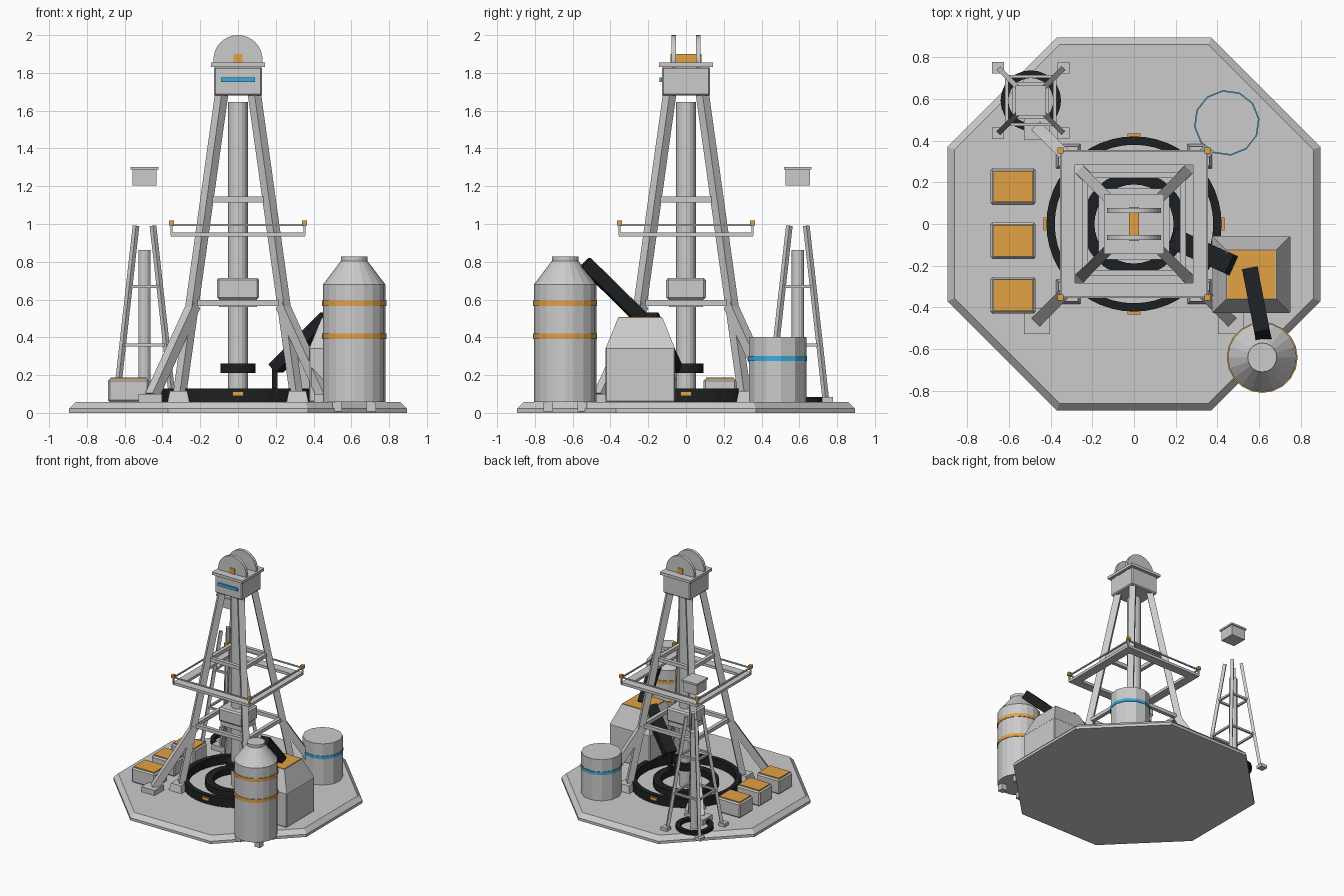
import bpy, bmesh, math
from mathutils import Vector, Matrix

if "Cube" in bpy.data.objects:
    bpy.data.objects.remove(bpy.data.objects["Cube"])

def colour(name, rgb):
    m = bpy.data.materials.new(name)
    m.diffuse_color = (*rgb, 1)
    m.use_nodes = True
    m.node_tree.nodes["Principled BSDF"].inputs["Base Color"].default_value = m.diffuse_color
    return m

ORANGE = colour("orange", (0.75, 0.36, 0.06))
BLACK = colour("black", (0.012, 0.014, 0.016))
BLUE = colour("blue", (0.04, 0.42, 0.75))

def finish(name, bm, mat=None, bevel=0):
    bmesh.ops.recalc_face_normals(bm, faces=bm.faces)
    me = bpy.data.meshes.new(name)
    bm.to_mesh(me)
    bm.free()
    ob = bpy.data.objects.new(name, me)
    bpy.context.collection.objects.link(ob)
    if mat:
        me.materials.append(mat)
    if bevel:
        b = ob.modifiers.new("bevel", 'BEVEL')
        b.width, b.segments = bevel, 1
    return ob

def box(name, lo, hi, mat=None, bevel=0, taper=1.0):
    """Axis-aligned box between two corners; taper scales the top face."""
    lo, hi = Vector(lo), Vector(hi)
    c, s = (lo + hi) / 2, hi - lo
    bm = bmesh.new()
    bmesh.ops.create_cube(bm, size=1)
    for v in bm.verts:
        k = taper if v.co.z > 0 else 1
        v.co = c + Vector((v.co.x * s.x * k, v.co.y * s.y * k, v.co.z * s.z))
    return finish(name, bm, mat, bevel)

def beam(name, a, b, w, t=None, mat=None):
    """Rectangular bar from a to b."""
    a, b = Vector(a), Vector(b)
    d = b - a
    bm = bmesh.new()
    bmesh.ops.create_cube(bm, size=1)
    rot = d.to_track_quat('Z', 'Y').to_matrix().to_4x4()
    bm.transform(Matrix.Translation((a + b) / 2) @ rot @ Matrix.Diagonal((w, t or w, d.length, 1)))
    return finish(name, bm, mat)

def lathe(name, profile, n, at=(0, 0), mat=None, closed=False, turn=0):
    """Revolve (radius, z) points; open profiles get end caps."""
    bm = bmesh.new()
    rings = []
    for r, z in profile:
        rings.append([bm.verts.new((at[0] + r * math.cos(turn + math.tau * i / n),
                                    at[1] + r * math.sin(turn + math.tau * i / n), z)) for i in range(n)])
    pairs = list(zip(rings, rings[1:])) + ([(rings[-1], rings[0])] if closed else [])
    for p, q in pairs:
        for i in range(n):
            j = (i + 1) % n
            bm.faces.new((p[i], p[j], q[j], q[i]))
    if not closed:
        bm.faces.new(rings[0])
        bm.faces.new(rings[-1])
    return finish(name, bm, mat)

def ring(name, ro, ri, z0, z1, n, at=(0, 0), mat=None, turn=0):
    return lathe(name, [(ro, z0), (ro, z1), (ri, z1), (ri, z0)], n, at, mat, True, turn)

def square_frame(name, c, h, z, w, t):
    """Four bars round a square of half-width h."""
    for s in (-1, 1):
        box(name + "_x", (c[0] - h - w / 2, c[1] + s * h - w / 2, z - t / 2),
            (c[0] + h + w / 2, c[1] + s * h + w / 2, z + t / 2))
        box(name + "_y", (c[0] + s * h - w / 2, c[1] - h + w / 2, z - t / 2),
            (c[0] + s * h + w / 2, c[1] + h - w / 2, z + t / 2))

CORNERS = [(sx, sy) for sx in (-1, 1) for sy in (-1, 1)]
G = 0.057  # deck height

# octagonal deck
R = 0.895 / math.cos(math.pi / 8)
lathe("deck", [(R, 0), (R, 0.022), (R - 0.037, G)], 8, turn=math.pi / 8)

# main tower legs, feet and outriggers
for sx, sy in CORNERS:
    box("tower_foot", (sx * 0.315 - 0.058, sy * 0.325 - 0.058, G),
        (sx * 0.315 + 0.058, sy * 0.325 + 0.058, 0.115), taper=0.8)
    beam("tower_leg", (sx * 0.31, sy * 0.31, 0.09), (sx * 0.085, sy * 0.085, 1.7), 0.05)
    beam("outrigger", (sx * 0.235, sy * 0.235, 0.57), (sx * 0.455, sy * 0.455, 0.09), 0.055)
    box("outrigger_foot", (sx * 0.465 - 0.062, sy * 0.465 - 0.062, G),
        (sx * 0.465 + 0.062, sy * 0.465 + 0.062, 0.1))
square_frame("lower_brace", (0, 0), 0.235, 0.582, 0.03, 0.03)
square_frame("upper_brace", (0, 0), 0.155, 1.13, 0.03, 0.03)

# service gallery with rail and corner lamps
square_frame("gallery", (0, 0), 0.319, 0.945, 0.072, 0.022)
square_frame("gallery_rail", (0, 0), 0.35, 0.995, 0.01, 0.01)
for sx, sy in CORNERS:
    x, y = sx * 0.352, sy * 0.352
    beam("rail_post", (x, y, 0.94), (x, y, 1.0), 0.012)
    box("rail_lamp", (x - 0.014, y - 0.014, 0.993), (x + 0.014, y + 0.014, 1.018), ORANGE)

# crown block and pulley
box("crown", (-0.127, -0.127, 1.68), (0.127, 0.127, 1.832), bevel=0.008)
box("crown_cap", (-0.143, -0.143, 1.832), (0.143, 0.143, 1.855))
box("crown_light", (-0.09, -0.14, 1.752), (0.09, -0.12, 1.776), BLUE)
box("pulley_axle", (-0.025, -0.082, 1.853), (0.025, 0.082, 1.9), ORANGE)
for s in (-1, 1):
    wheel = lathe("pulley_wheel", [(0.13, -0.0125), (0.13, 0.0125)], 32)
    wheel.rotation_euler = (math.pi / 2, 0, 0)
    wheel.location = (0, s * 0.065, 1.87)

# drill string, drive head and collar
lathe("drill_string", [(0.053, G), (0.053, 1.645)], 16)
box("drive_head", (-0.112, -0.105, 0.6), (0.112, 0.105, 0.715), bevel=0.012)
box("drive_base", (-0.1, -0.09, 0.56), (0.1, 0.09, 0.6))
lathe("drill_collar", [(0.093, 0.21), (0.093, 0.262)], 16, mat=BLACK)

# well rings and markers
ring("outer_ring", 0.42, 0.38, G, 0.128, 48, mat=BLACK)
ring("inner_ring", 0.25, 0.19, G, 0.11, 32, mat=BLACK)
for i in range(4):
    a = i * math.pi / 2
    x, y = 0.422 * math.cos(a), 0.422 * math.sin(a)
    hx, hy = (0.013, 0.03) if i % 2 == 0 else (0.03, 0.013)
    box("ring_marker", (x - hx, y - hy, 0.09), (x + hx, y + hy, 0.113), ORANGE)

# hopper
box("hopper_body", (0.375, -0.427, G), (0.75, -0.057, 0.347), bevel=0.006)
box("hopper_top", (0.378, -0.424, 0.345), (0.747, -0.06, 0.502), taper=0.65)
box("hopper_lid", (0.448, -0.358, 0.5), (0.678, -0.126, 0.507), ORANGE)

# conveyors
beam("conveyor", (0.2, -0.075, 0.235), (0.475, -0.2, 0.51), 0.1, 0.06, BLACK)
beam("conveyor_post", (0.195, -0.07, G), (0.195, -0.07, 0.24), 0.03, mat=BLACK)
beam("silo_chute", (0.56, -0.235, 0.5), (0.618, -0.535, 0.795), 0.075, 0.07, BLACK)

# silo
S = (0.615, -0.64)
lathe("silo", [(0.165, G), (0.165, 0.68), (0.07, 0.805), (0.07, 0.828)], 20, S)
for z in (0.405, 0.58):
    ring("silo_band", 0.17, 0.16, z - 0.014, z + 0.014, 20, S, ORANGE)
for sx, sy in CORNERS:
    x, y = S[0] + sx * 0.09, S[1] + sy * 0.09
    box("silo_leg", (x - 0.025, y - 0.025, 0.008), (x + 0.025, y + 0.025, 0.07))

# water tank
T = (0.445, 0.485)
lathe("tank", [(0.153, G), (0.153, 0.402)], 12, T, turn=0.12)
ring("tank_band", 0.158, 0.148, 0.275, 0.3, 12, T, BLUE, 0.12)

# crates
for y in (0.18, -0.08, -0.342):
    box("crate", (-0.688, y - 0.088, G), (-0.472, y + 0.088, 0.18), bevel=0.01)
    box("crate_lid", (-0.675, y - 0.075, 0.175), (-0.485, y + 0.075, 0.188), ORANGE)

# small derrick with its detached crown
cx, cy = D = (-0.495, 0.592)
for sx, sy in CORNERS:
    x, y = cx + sx * 0.157, cy + sy * 0.157
    box("derrick_foot", (x - 0.028, y - 0.028, G), (x + 0.028, y + 0.028, 0.083))
    beam("derrick_leg", (cx + sx * 0.148, cy + sy * 0.148, 0.07),
         (cx + sx * 0.045, cy + sy * 0.045, 0.99), 0.025)
square_frame("derrick_lower_brace", D, 0.115, 0.36, 0.016, 0.016)
square_frame("derrick_upper_brace", D, 0.08, 0.67, 0.016, 0.016)
lathe("derrick_drill", [(0.033, G), (0.033, 0.862)], 12, D)
ring("derrick_ring", 0.145, 0.108, G, 0.085, 24, D, BLACK)
box("derrick_crown", (cx - 0.064, cy - 0.064, 1.203), (cx + 0.064, cy + 0.064, 1.288))
box("derrick_cap", (cx - 0.073, cy - 0.073, 1.288), (cx + 0.073, cy + 0.073, 1.303))
